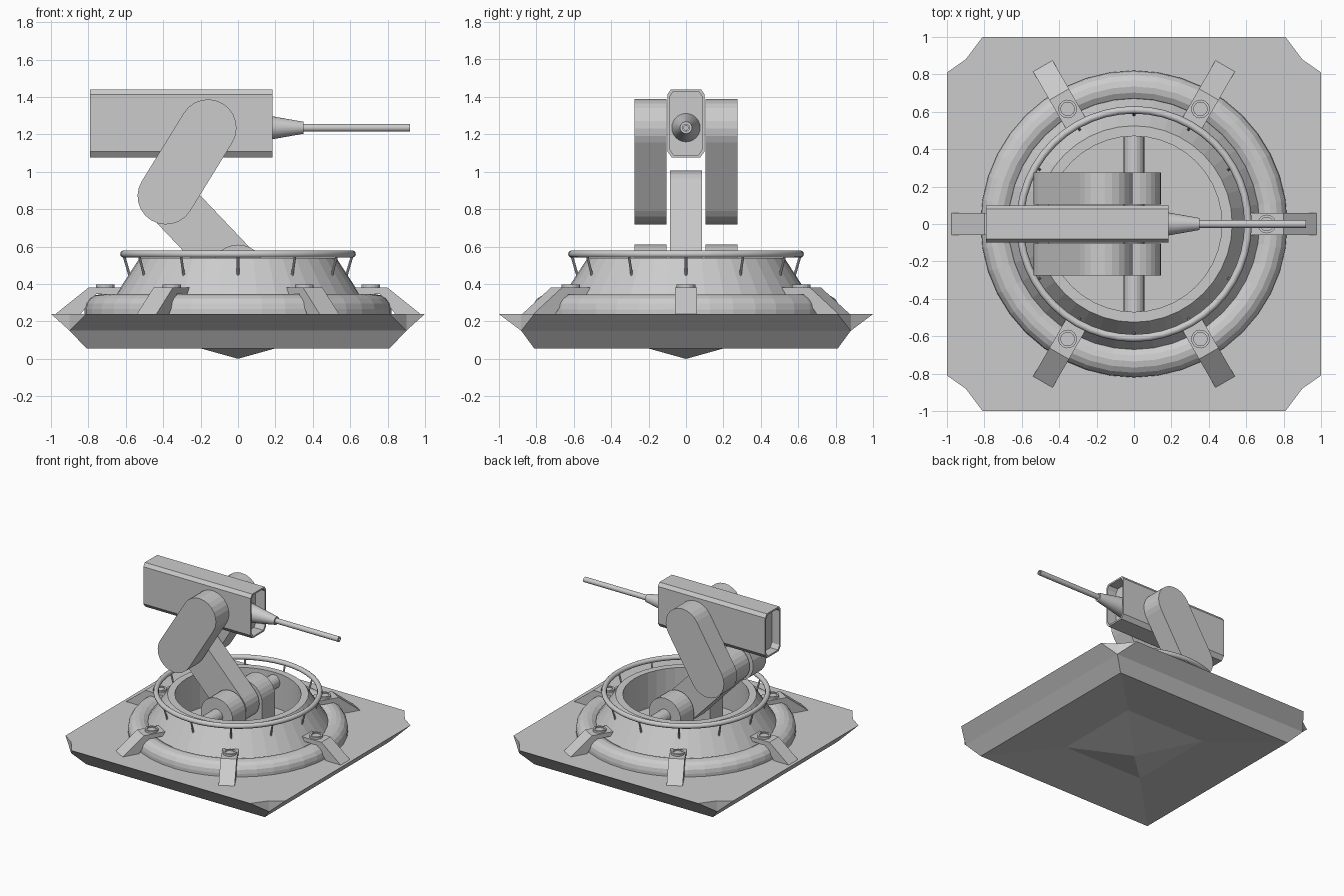
import bpy, bmesh
from math import pi, cos, sin, radians, atan2
from mathutils import Matrix, Vector

if "Cube" in bpy.data.objects:
    bpy.data.objects.remove(bpy.data.objects["Cube"])

grey = bpy.data.materials.new("plain_grey")
grey.use_nodes = True
grey.diffuse_color = (0.6, 0.6, 0.6, 1)
grey.node_tree.nodes["Principled BSDF"].inputs["Base Color"].default_value = (0.6, 0.6, 0.6, 1)


def finish(name, bm, matrix=Matrix(), smooth=0):
    bmesh.ops.recalc_face_normals(bm, faces=bm.faces)
    mesh = bpy.data.meshes.new(name)
    bm.to_mesh(mesh)
    bm.free()
    mesh.materials.append(grey)
    obj = bpy.data.objects.new(name, mesh)
    bpy.context.collection.objects.link(obj)
    obj.matrix_world = matrix
    if smooth:
        bpy.ops.object.select_all(action='DESELECT')
        obj.select_set(True)
        bpy.context.view_layer.objects.active = obj
        bpy.ops.object.shade_smooth_by_angle(angle=radians(smooth))
    return obj


def lathe(name, profile, segments=32, matrix=Matrix(), closed=False, smooth=0):
    """Spin an (r, z) profile round z; points on the axis become poles."""
    bm = bmesh.new()
    rings = []
    for r, z in profile:
        n = segments if r > 0 else 1
        rings.append([bm.verts.new((r * cos(2 * pi * i / segments),
                                    r * sin(2 * pi * i / segments), z)) for i in range(n)])
    pairs = list(zip(rings, rings[1:]))
    if closed:
        pairs.append((rings[-1], rings[0]))
    for a, b in pairs:
        for i in range(segments):
            j = (i + 1) % segments
            corners = [a[i % len(a)], a[j % len(a)], b[j % len(b)], b[i % len(b)]]
            bm.faces.new(list(dict.fromkeys(corners)))
    return finish(name, bm, matrix, smooth)


def slab(name, outline, y0, y1, matrix=Matrix()):
    """Extrude an (x, z) outline from y0 to y1."""
    bm = bmesh.new()
    face = bm.faces.new([bm.verts.new((x, y0, z)) for x, z in outline])
    new = bmesh.ops.extrude_face_region(bm, geom=[face])["geom"]
    bmesh.ops.translate(bm, vec=(0, y1 - y0, 0),
                        verts=[v for v in new if isinstance(v, bmesh.types.BMVert)])
    return finish(name, bm, matrix)


def capsule(a, b, r, steps=12):
    """Outline with round ends about the points a and b."""
    turn = atan2(b[1] - a[1], b[0] - a[0])
    points = []
    for centre, start in ((b, turn - pi / 2), (a, turn + pi / 2)):
        for i in range(steps + 1):
            t = start + pi * i / steps
            points.append((centre[0] + r * cos(t), centre[1] + r * sin(t)))
    return points


def circle(centre, r, steps):
    return [(centre[0] + r * cos(2 * pi * i / steps),
             centre[1] + r * sin(2 * pi * i / steps)) for i in range(steps)]


# Base plate: notched top, undercut sides and a hollow bottom with a point
TOP, MID, LOW = 0.24, 0.15, 0.055
bm = bmesh.new()
signs = [(1, 1), (-1, 1), (-1, -1), (1, -1)]
top, notch, mid, low, inner = [], [], [], [], []
for sx, sy in signs:
    ends = [bm.verts.new((sx, sy * 0.81, TOP)), bm.verts.new((sx * 0.81, sy, TOP))]
    top.append(ends if sx * sy > 0 else ends[::-1])
    for ring, x, y, z in ((notch, 0.9, 0.88, TOP), (mid, 0.9, 0.88, MID),
                          (low, 0.81, 0.81, LOW), (inner, 0.36, 0.36, 0.1)):
        ring.append(bm.verts.new((sx * x, sy * y, z)))
tip = bm.verts.new((0, 0, 0))
bm.faces.new([v for t, n in zip(top, notch) for v in (t[0], n, t[1])])
for i in range(4):
    j = (i + 1) % 4
    bm.faces.new((top[i][0], notch[i], mid[i]))
    bm.faces.new((notch[i], top[i][1], mid[i]))
    bm.faces.new((top[i][1], top[j][0], mid[j], mid[i]))
    bm.faces.new((mid[i], mid[j], low[j], low[i]))
    bm.faces.new((low[i], low[j], inner[j], inner[i]))
    bm.faces.new((inner[i], inner[j], tip))
finish("base_plate", bm)

# Round collar, sloped well wall and well floor
collar = [(0.735 + 0.085 * cos(t), 0.265 + 0.08 * sin(t))
          for t in [pi * i / 8 for i in range(9)]]
lathe("collar_ring", [(0.82, TOP)] + collar + [(0.65, TOP)], 40)
lathe("well_wall", [(0.72, TOP), (0.525, 0.54), (0.47, 0.54), (0.47, 0.25), (0, 0.25)], 40)

# Hand rail and its leaning posts
lathe("hand_rail", [(0.61 + x, 0.56 + z) for x, z in circle((0, 0), 0.02, 10)],
      48, closed=True, smooth=40)
for i in range(12):
    turn = Matrix.Rotation(i * pi / 6, 4, 'Z')
    foot, head = Vector((0.578, 0, 0.44)), Vector((0.61, 0, 0.55))
    lean = (head - foot).to_track_quat('Z', 'Y').to_matrix().to_4x4()
    lathe("rail_post", [(0, 0), (0.007, 0), (0.007, 0.115), (0, 0.115)], 8,
          turn @ Matrix.Translation(foot) @ lean)

# Six clamps with bolts
clamp = [(0.975, TOP), (0.8, 0.38), (0.62, 0.38), (0.62, 0.345), (0.76, 0.345), (0.84, TOP)]
bolt = [(0.05, 0.37), (0.05, 0.397), (0.036, 0.397), (0.036, 0.388), (0, 0.388)]
for i in range(6):
    turn = Matrix.Rotation(i * pi / 3, 4, 'Z')
    slab("clamp", clamp, -0.06, 0.06, turn)
    lathe("clamp_bolt", bolt, 16, turn @ Matrix.Translation((0.71, 0, 0)))

# Pivot, lower arm and the paired supports and upper arms
HUB, ELBOW, SHOULDER = (0, 0.465), (-0.385, 0.87), (-0.16, 1.235)
slab("pivot_axle", circle(HUB, 0.055, 20), -0.47, 0.47)
slab("lower_arm", capsule(HUB, ELBOW, 0.135), -0.085, 0.085)
for side, s in (("left", 1), ("right", -1)):
    arch = [(0.145, 0.25)] + [(0.145 * cos(pi * i / 14), HUB[1] + 0.145 * sin(pi * i / 14))
                              for i in range(15)] + [(-0.145, 0.25)]
    slab(side + "_support", arch, s * 0.105, s * 0.275)
    slab(side + "_upper_arm", capsule(ELBOW, SHOULDER, 0.152), s * 0.105, s * 0.275)

# Gun housing with recessed ends
section = [(0.08, 1.44), (0.1, 1.412), (0.1, 1.108), (0.075, 1.075)]
section += [(-y, z) for y, z in reversed(section)]
bm = bmesh.new()
loops = []
for x, shrink in ((-0.72, 0.87), (-0.79, 0.87), (-0.79, 1), (0.185, 1), (0.185, 0.87), (0.1, 0.87)):
    inset = (1 - shrink) * 0.1
    loops.append([bm.verts.new((x, y * shrink, z - inset * (1 if z > 1.25 else -1)))
                  for y, z in section])
for a, b in zip(loops, loops[1:]):
    for i in range(len(section)):
        j = (i + 1) % len(section)
        bm.faces.new((a[i], a[j], b[j], b[i]))
bm.faces.new(loops[0])
bm.faces.new(loops[-1])
finish("gun_housing", bm)

# Tapered mount and hollow barrel
along_x = Matrix.Translation((0, 0, 1.235)) @ Matrix.Rotation(pi / 2, 4, 'Y')
lathe("barrel_mount", [(0.076, 0.1), (0.032, 0.35), (0.02, 0.35)], 24, along_x, smooth=30)
lathe("barrel", [(0.021, 0.34), (0.021, 0.92), (0.012, 0.92), (0.012, 0.85), (0, 0.85)],
      16, along_x, smooth=30)
